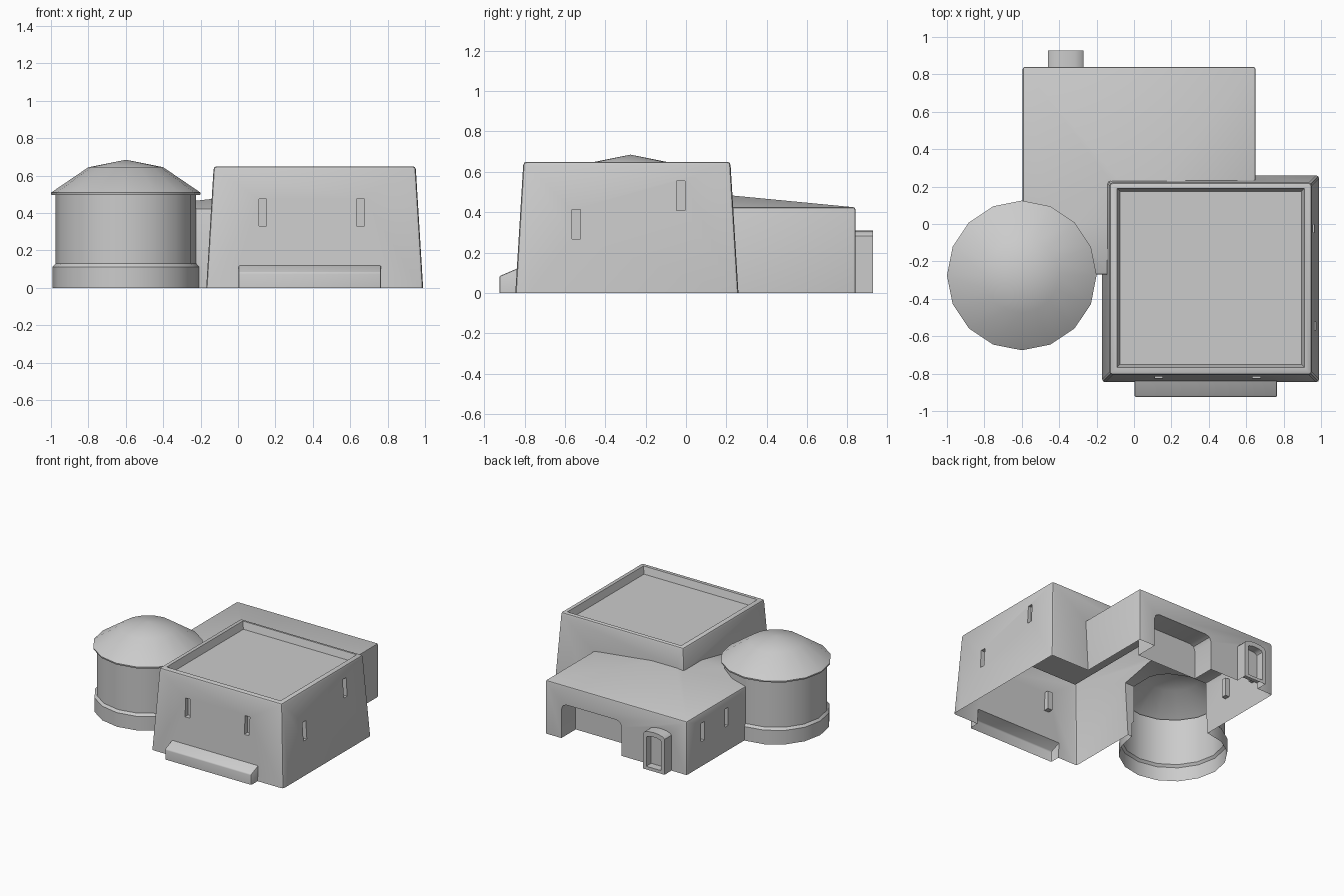
import bpy, bmesh, math
from mathutils import Matrix

if "Cube" in bpy.data.objects:
    bpy.data.objects.remove(bpy.data.objects["Cube"], do_unlink=True)

GREY = (0.6, 0.6, 0.6, 1.0)
plaster = bpy.data.materials.new("plain_grey")
plaster.use_nodes = True
plaster.diffuse_color = GREY
plaster.node_tree.nodes["Principled BSDF"].inputs["Base Color"].default_value = GREY
DEEP = -0.1   # solids start below ground and are trimmed at ground level


def make_object(name, bm):
    bmesh.ops.recalc_face_normals(bm, faces=bm.faces)
    mesh = bpy.data.meshes.new(name)
    bm.to_mesh(mesh)
    bm.free()
    mesh.materials.append(plaster)
    obj = bpy.data.objects.new(name, mesh)
    bpy.context.collection.objects.link(obj)
    return obj


def block_mesh(x, y, z, taper=0.0):
    """Box from three ranges; the top is drawn in by taper on every side."""
    bm = bmesh.new()
    bmesh.ops.create_cube(bm, size=1)
    for v in bm.verts:
        sx, sy, sz = (1 if c > 0 else 0 for c in v.co)
        t = taper * sz
        v.co = (x[sx] + t * (1 - 2 * sx), y[sy] + t * (1 - 2 * sy), z[sz])
    return bm


def round_edges(bm, offset, axis=None, segments=2):
    edges = [e for e in bm.edges if axis is None or
             abs((e.verts[0].co - e.verts[1].co).normalized()[axis]) > 0.9]
    bmesh.ops.bevel(bm, geom=edges, offset=offset, segments=segments,
                    profile=0.5, affect='EDGES')


def block(name, x, y, z, taper=0.0, bevel=0.0, axis=None):
    bm = block_mesh(x, y, z, taper)
    if bevel:
        round_edges(bm, bevel, axis)
    return make_object(name, bm)


def lathe(name, profile, centre, sides=16):
    bm = bmesh.new()
    verts = [bm.verts.new((r, 0, h)) for r, h in profile]
    edges = [bm.edges.new(pair) for pair in zip(verts, verts[1:])]
    bmesh.ops.spin(bm, geom=verts + edges, cent=(0, 0, 0), axis=(0, 0, 1),
                   angle=math.tau, steps=sides)
    bmesh.ops.remove_doubles(bm, verts=bm.verts, dist=0.0005)
    bmesh.ops.transform(bm, verts=bm.verts,
                        matrix=Matrix.Translation((*centre, 0)))
    return make_object(name, bm)


def arch(name, cx, half, z, y):
    """Low arched outline pulled along y."""
    bm = bmesh.new()
    rise = half * 0.3
    steps = 6
    curve = [(half * math.cos(math.pi * i / steps),
              z[1] - rise + rise * math.sin(math.pi * i / steps))
             for i in range(steps + 1)]
    outline = [(-half, z[0]), (half, z[0])] + curve
    face = bm.faces.new([bm.verts.new((cx + px, y[0], pz)) for px, pz in outline])
    ext = bmesh.ops.extrude_face_region(bm, geom=[face])
    for v in ext["geom"]:
        if isinstance(v, bmesh.types.BMVert):
            v.co.y = y[1]
    return make_object(name, bm)


def combine(target, tool, operation):
    tool.hide_render = True
    mod = target.modifiers.new("combine", 'BOOLEAN')
    mod.operation = operation
    mod.solver = 'EXACT'
    mod.object = tool
    bpy.context.view_layer.objects.active = target
    bpy.ops.object.modifier_apply(modifier=mod.name)
    bpy.data.objects.remove(tool, do_unlink=True)


# Main hall with battered walls
house = block("house_walls", (-0.176, 0.996), (-0.852, 0.266), (DEEP, 0.65),
              taper=0.046, bevel=0.016)

# Rear wing with a very shallow hipped roof
bm = block_mesh((-0.595, 0.65), (-0.27, 0.84), (DEEP, 0.425))
round_edges(bm, 0.012)
roof = max(bm.faces, key=lambda f: f.calc_center_median().z)
peak = bmesh.ops.poke(bm, faces=[roof])["verts"][0]
peak.co = (0.03, 0.1, 0.495)
wing = make_object("wing", bm)

# Round tower with a wider base
TOWER = (-0.6, -0.275)
tower = lathe("tower", [(0, DEEP), (0.392, DEEP), (0.392, 0.112), (0.376, 0.13),
                        (0.376, 0.5), (0, 0.5)], TOWER)

# Sloping bench along the front
bm = block_mesh((0.003, 0.765), (-0.925, -0.78), (DEEP, 0.145))
for v in bm.verts:
    if v.co.z > 0 and v.co.y < -0.9:
        v.co.z = 0.083
round_edges(bm, 0.008)
bench = make_object("bench", bm)

# Arched porch at the back
DOOR_X = -0.365
porch = arch("porch", DOOR_X, 0.095, (DEEP, 0.31), (0.78, 0.927))

for part in (wing, tower, bench, porch):
    combine(house, part, 'UNION')

# Sunken roof, alcove and door recess
bm = block_mesh((-0.075, 0.895), (-0.75, 0.175), (0.595, 0.67), taper=-0.022)
combine(house, make_object("roof_cutter", bm), 'DIFFERENCE')
combine(house, block("alcove_cutter", (-0.02, 0.51), (0.66, 1.0), (-0.3, 0.275),
                     bevel=0.045, axis=1), 'DIFFERENCE')
combine(house, arch("door_cutter", DOOR_X, 0.066, (0.025, 0.275), (0.865, 1.0)),
        'DIFFERENCE')

# Slit windows
W, H = 0.021, 0.073
slits = [((x - W, x + W), (-0.95, -0.785), 0.403) for x in (0.132, 0.655)]
slits += [((0.93, 1.1), (y - W, y + W), z) for y, z in ((-0.545, 0.34), (-0.025, 0.482))]
slits += [((-0.7, -0.56), (y - W, y + W), 0.27) for y in (0.64, 0.34)]
for x, y, z in slits:
    combine(house, block("slit_cutter", x, y, (z - H, z + H)), 'DIFFERENCE')

# Trim at the ground, leaving the shell open below and under the dome
bm = bmesh.new()
bm.from_mesh(house.data)
bmesh.ops.bisect_plane(bm, geom=bm.verts[:] + bm.edges[:] + bm.faces[:],
                       plane_co=(0, 0, 0), plane_no=(0, 0, 1), clear_inner=True)
lids = [f for f in bm.faces if f.normal.z > 0.99
        and abs(f.calc_center_median().z - 0.5) < 0.001]
bmesh.ops.delete(bm, geom=lids, context='FACES')
bm.to_mesh(house.data)
bm.free()

# Domed tower roof
dome = lathe("tower_dome", [(0.376, 0.497), (0.398, 0.497), (0.4, 0.509),
                            (0.2, 0.645), (0, 0.685)], TOWER)
# Keep dome faces turned outward although it is open underneath
top = max(dome.data.polygons, key=lambda p: p.center.z)
if top.normal.z < 0:
    dome.data.flip_normals()

bpy.ops.object.select_all(action='DESELECT')
for obj in (house, dome):
    obj.select_set(True)
    bpy.context.view_layer.objects.active = obj
bpy.ops.object.shade_smooth_by_angle(angle=math.radians(35))
